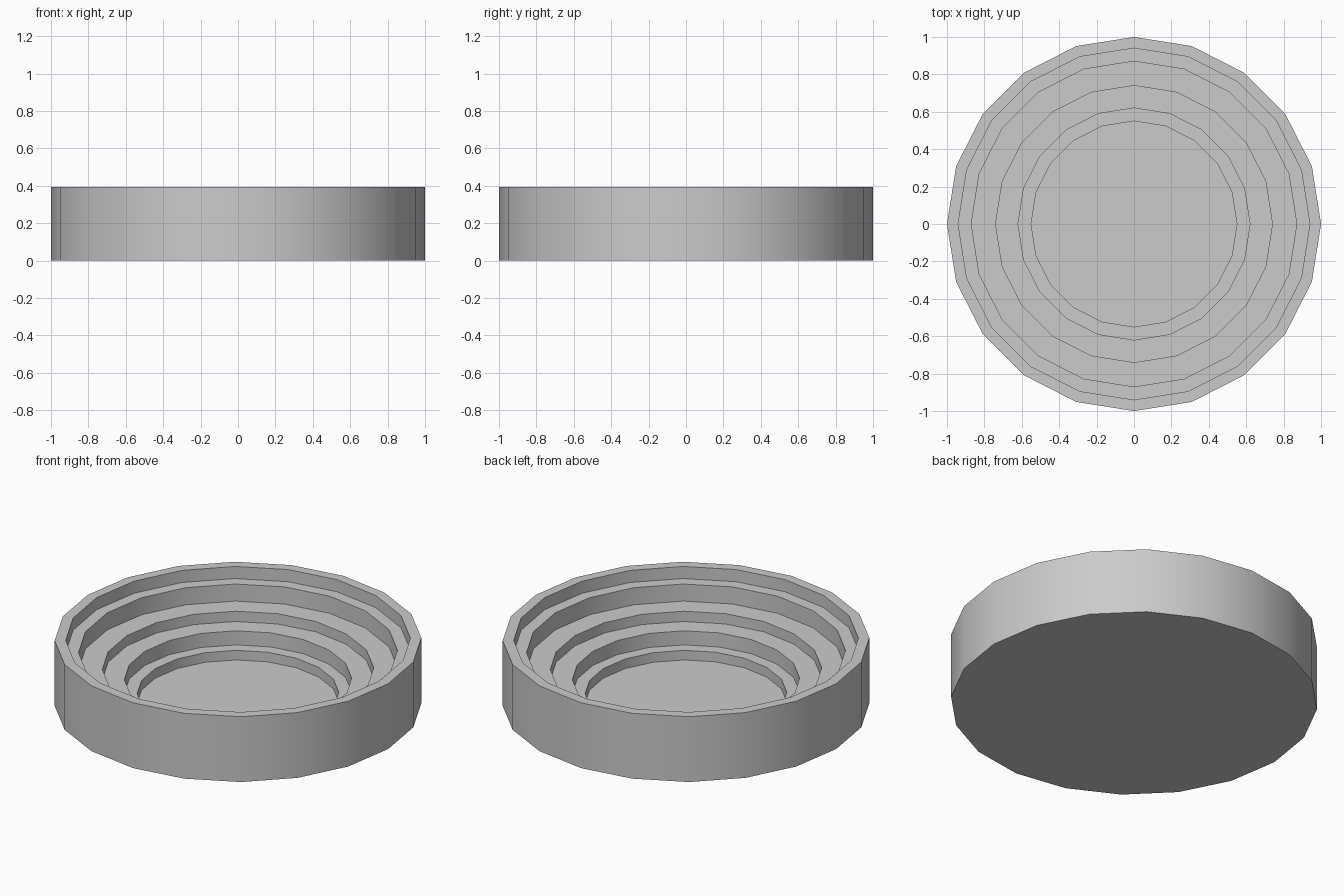
import bpy, bmesh
from math import cos, sin, pi, radians

if "Cube" in bpy.data.objects:
    bpy.data.objects.remove(bpy.data.objects["Cube"])

SIDES = 20
# Profile (radius, height): underside, outer wall, rim, then steps down to the floor
PROFILE = [(1.0, 0.0), (1.0, 0.393), (0.94, 0.393), (0.94, 0.32), (0.87, 0.32),
           (0.87, 0.217), (0.74, 0.217), (0.74, 0.155), (0.62, 0.155),
           (0.62, 0.07), (0.55, 0.07), (0.55, 0.012)]

bm = bmesh.new()
rings = [[bm.verts.new((r * cos(2 * pi * i / SIDES), r * sin(2 * pi * i / SIDES), z))
          for i in range(SIDES)] for r, z in PROFILE]

# Walls and ledges between neighbouring rings
for lower, upper in zip(rings, rings[1:]):
    for i in range(SIDES):
        j = (i + 1) % SIDES
        bm.faces.new((lower[i], lower[j], upper[j], upper[i]))

# Underside and inner floor
bm.faces.new(rings[0][::-1])
bm.faces.new(rings[-1])
bmesh.ops.recalc_face_normals(bm, faces=bm.faces)

mesh = bpy.data.meshes.new("stepped_dish")
bm.to_mesh(mesh)
bm.free()
dish = bpy.data.objects.new("stepped_dish", mesh)
bpy.context.collection.objects.link(dish)

# Smooth round walls, sharp step edges
bpy.context.view_layer.objects.active = dish
dish.select_set(True)
bpy.ops.object.shade_smooth_by_angle(angle=radians(30))
